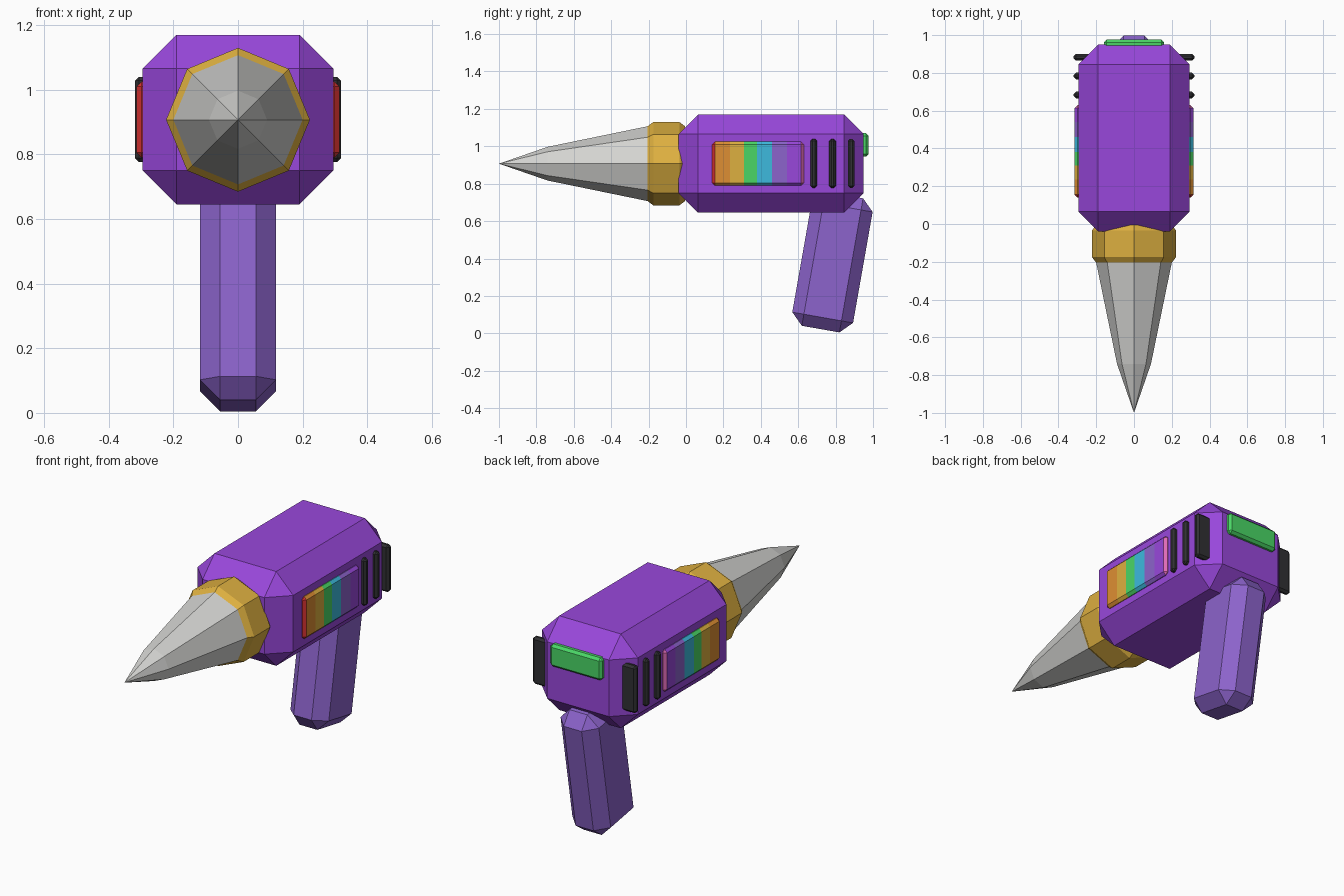
import bpy, bmesh, math
from mathutils import Vector, Matrix

cube = bpy.data.objects.get("Cube")
if cube:
    bpy.data.objects.remove(cube, do_unlink=True)


def material(name, rgb):
    """Flat material from display (sRGB) values, stored as linear."""
    lin = [c / 12.92 if c < 0.04 else ((c + 0.055) / 1.055) ** 2.4 for c in rgb]
    m = bpy.data.materials.new(name)
    m.use_nodes = True
    m.diffuse_color = (*lin, 1)
    m.node_tree.nodes["Principled BSDF"].inputs["Base Color"].default_value = (*lin, 1)
    return m


purple = material("body purple", (0.60, 0.28, 0.86))
violet = material("handle violet", (0.55, 0.39, 0.80))
gold = material("gold", (0.87, 0.69, 0.25))
silver = material("silver", (0.83, 0.83, 0.82))
black = material("black", (0.19, 0.19, 0.20))
green = material("green", (0.29, 0.84, 0.40))
red = material("red", (0.85, 0.20, 0.20))
orange = material("orange", (0.87, 0.56, 0.20))
blue = material("blue", (0.24, 0.73, 0.87))
pink = material("pink", (0.88, 0.42, 0.72))


def finish(name, bm, *mats):
    bmesh.ops.recalc_face_normals(bm, faces=bm.faces)
    mesh = bpy.data.meshes.new(name)
    bm.to_mesh(mesh)
    bm.free()
    for m in mats:
        mesh.materials.append(m)
    ob = bpy.data.objects.new(name, mesh)
    bpy.context.collection.objects.link(ob)
    return ob


def chamfer_box(lo, hi, chamfer):
    """Box between two corners with every edge cut flat."""
    lo, hi = Vector(lo), Vector(hi)
    bm = bmesh.new()
    bmesh.ops.create_cube(bm, size=1, matrix=Matrix.Translation((lo + hi) / 2)
                          @ Matrix.Diagonal((*(hi - lo), 1)))
    bmesh.ops.bevel(bm, geom=bm.edges[:], offset=chamfer, segments=1,
                    profile=0.5, affect='EDGES')
    return bm


def lathe(profile, z, sides=8):
    """Turn (y, radius) points around a lengthwise axis at height z."""
    bm = bmesh.new()
    rings = []
    for y, r in profile:
        angles = [math.tau * i / sides for i in range(sides)]
        rings.append([bm.verts.new((r * math.cos(a), y, z + r * math.sin(a)))
                      for a in angles])
    for a, b in zip(rings, rings[1:]):
        for i in range(sides):
            j = (i + 1) % sides
            bm.faces.new((a[i], a[j], b[j], b[i]))
    bm.faces.new(rings[0])
    bm.faces.new(rings[-1])
    bmesh.ops.remove_doubles(bm, verts=bm.verts, dist=0.0001)
    return bm


def mirror(ob):
    ob.modifiers.new("both sides", 'MIRROR').use_axis = (True, False, False)


# Main body
finish("body", chamfer_box((-0.295, -0.04, 0.645), (0.295, 0.95, 1.17), 0.105), purple)

# Slanted handle
handle = finish("handle", chamfer_box((-0.118, -0.165, -0.364), (0.118, 0.165, 0.364), 0.063),
                violet)
handle.location = (0, 0.783, 0.381)
handle.rotation_euler.x = math.radians(-10)

# Collar and pointed bit
axis = 0.907
finish("collar", lathe([(-0.205, 0.2), (-0.175, 0.2225), (-0.035, 0.2225), (-0.005, 0.2)], axis),
       gold)
finish("drill_bit", lathe([(-1, 0.00001), (-0.74, 0.09), (-0.205, 0.2), (-0.19, 0.2)], axis),
       silver)

# Striped side panels
stripes = [red, orange, gold, green, blue, violet, purple, pink]
cuts = [0.155, 0.235, 0.31, 0.38, 0.46, 0.54, 0.615]
bm = chamfer_box((0.25, 0.14, 0.79), (0.314, 0.63, 1.025), 0.015)
for y in cuts[1:-1]:
    bmesh.ops.bisect_plane(bm, geom=bm.verts[:] + bm.edges[:] + bm.faces[:],
                           plane_co=(0, y, 0), plane_no=(0, 1, 0))
for f in bm.faces:
    f.material_index = sum(f.calc_center_median().y > y for y in cuts)
mirror(finish("striped_panel", bm, *stripes))

# Side vents
for i in range(3):
    y = 0.683 + 0.1 * i
    mirror(finish(f"vent_{i + 1}",
                  chamfer_box((0.2, y - 0.018, 0.777), (0.319, y + 0.018, 1.04), 0.012), black))

# Rear light
finish("rear_light", chamfer_box((-0.16, 0.9, 0.945), (0.16, 0.976, 1.07), 0.014), green)
